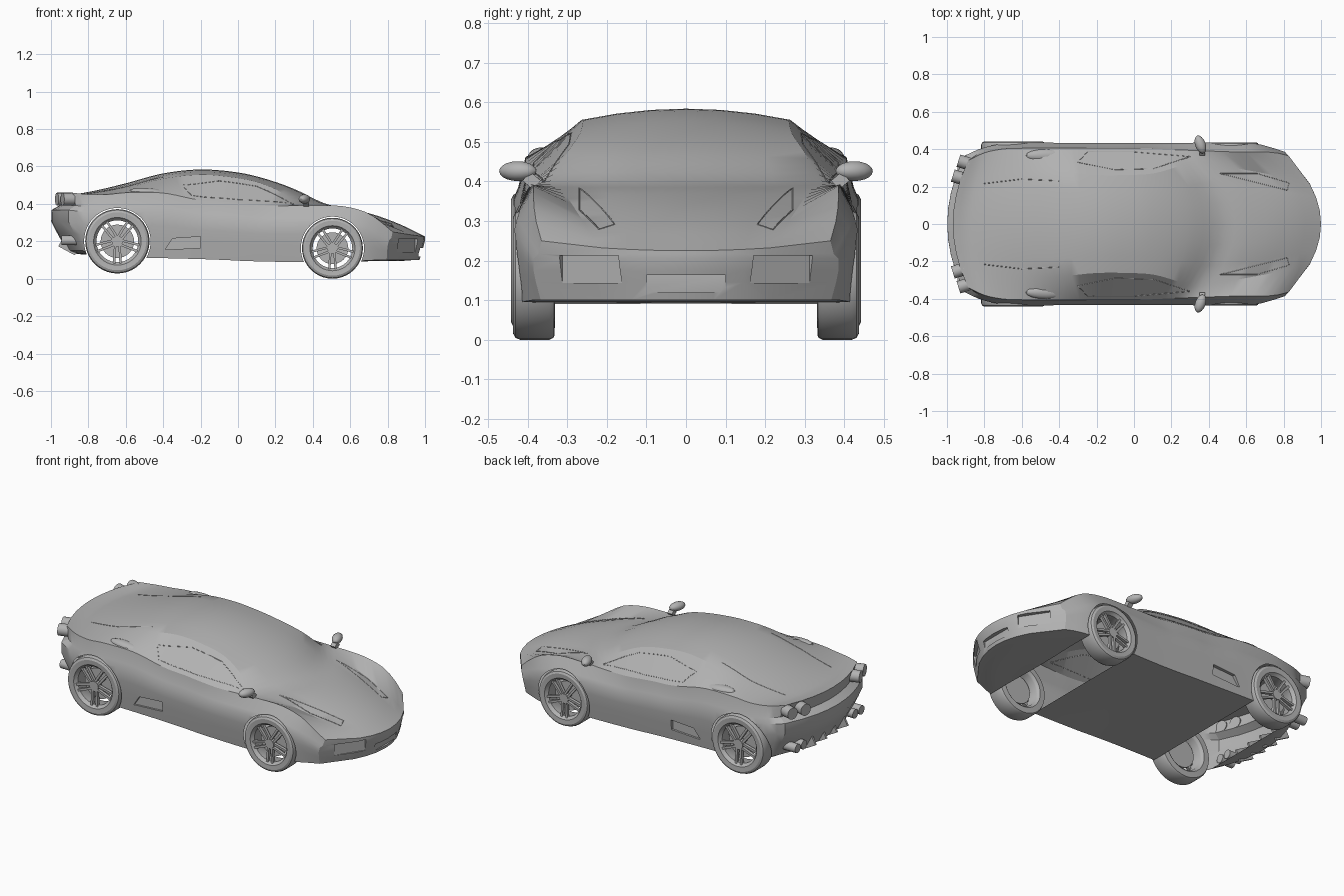
import bpy, bmesh, math
from mathutils import Matrix, Vector, Euler
from mathutils.bvhtree import BVHTree

cube = bpy.data.objects.get("Cube")
if cube:
    bpy.data.objects.remove(cube)

grey = bpy.data.materials.new("plain_grey")
grey.use_nodes = True
grey.diffuse_color = (0.45, 0.45, 0.45, 1)
grey.node_tree.nodes["Principled BSDF"].inputs["Base Color"].default_value = grey.diffuse_color


def place(loc, scale=(1, 1, 1), rot=(0, 0, 0)):
    return Matrix.LocRotScale(Vector(loc), Euler(rot), Vector(scale))


def finish(mesh):
    if not mesh.materials:
        mesh.materials.append(grey)
    for p in mesh.polygons:
        p.use_smooth = True
    mesh.set_sharp_from_angle(angle=math.radians(30))


def make(name, bm):
    bmesh.ops.recalc_face_normals(bm, faces=bm.faces)
    mesh = bpy.data.meshes.new(name)
    bm.to_mesh(mesh)
    bm.free()
    finish(mesh)
    obj = bpy.data.objects.new(name, mesh)
    bpy.context.collection.objects.link(obj)
    return obj


def box(bm, *args):
    bmesh.ops.create_cube(bm, size=1, matrix=place(*args))


def rod(bm, radius, depth, matrix, segments=24):
    bmesh.ops.create_cone(bm, cap_ends=True, segments=segments, radius1=radius,
                          radius2=radius, depth=depth, matrix=matrix)


def clamp(v):
    return max(0.0, min(1.0, v))


def smooth_curve(xs, ys):
    """Cubic curve through the given points."""
    n = len(xs)
    slope = [(ys[min(i + 1, n - 1)] - ys[max(i - 1, 0)]) /
             (xs[min(i + 1, n - 1)] - xs[max(i - 1, 0)]) for i in range(n)]

    def f(x):
        i = max(k for k in range(n - 1) if xs[k] <= x or k == 0)
        h = xs[i + 1] - xs[i]
        t = clamp((x - xs[i]) / h)
        return (ys[i] * (1 + 2 * t) * (1 - t) ** 2 + h * slope[i] * t * (1 - t) ** 2
                + ys[i + 1] * t * t * (3 - 2 * t) - h * slope[i + 1] * t * t * (1 - t))
    return f


# Body rails from tail to nose
S = [-1, -.9, -.75, -.6, -.4, -.2, 0, .15, .3, .47, .6, .75, .88, .95, 1]
top_z = smooth_curve(S, [.462, .45, .474, .51, .563, .584, .568, .533, .48, .4, .375, .335, .285, .25, .225])
edge_z = smooth_curve(S, [.462, .448, .46, .485, .535, .556, .542, .517, .472, .4, .375, .33, .285, .255, .232])
edge_y = smooth_curve(S, [.24, .25, .27, .28, .28, .262, .262, .27, .3, .335, .31, .28, .25, .23, .21])
shoulder_z = smooth_curve(S, [.46, .452, .45, .46, .458, .42, .41, .4, .39, .39, .392, .388, .355, .305, .25])
shoulder_y = smooth_curve(S, [.34, .375, .4, .405, .405, .405, .405, .405, .4, .395, .39, .385, .385, .38, .365])
width = smooth_curve(S, [.365, .405, .43, .436, .434, .432, .432, .432, .432, .433, .435, .436, .433, .41, .385])
floor_z = smooth_curve(S, [.15, .135, .125, .115, .11, .105, .1, .095, .092, .09, .09, .095, .095, .1, .1])
tail_lean = smooth_curve([.14, .25, .31, .365, .388, .47], [.09, .03, 0, 0, .045, .03])
ROWS = [(.78, .012), (.7, 0), (.5, 0), (.3, .006)]   # height share, inset
COLS = [1, .66, .33, 0, -.33, -.66, -1]


def warp(s, y, z):
    """Bow the nose and tail in plan and shape their upright profiles."""
    x = s - 1.3 * y * y * clamp((s + .2) / .67) + .7 * y * y * clamp((-s - .6) / .4)
    x += tail_lean(z) * clamp((-s - .85) / .15)
    x -= .03 * clamp((s - .9) / .1) * clamp((.2 - z) / .1)
    return (x, y, z)


def section(s):
    ey, ez, tz = edge_y(s), edge_z(s), top_z(s)
    sy, sz, w, fz = shoulder_y(s), shoulder_z(s), width(s), floor_z(s)
    roof = [(sy, sz)] + [(ey * c, tz - (tz - ez) * c * c) for c in COLS] + [(-sy, sz)]
    side = [(w - inset, fz + (sz - fz) * f) for f, inset in ROWS]
    under = [(-(w - .018) * y / sy, fz) for y, z in roof]
    ring = roof + [(-y, z) for y, z in side] + under + side[::-1]
    return ring, side, [y / sy for y, z in roof]


bm = bmesh.new()
stations = [-1 + i / 24 for i in range(49)]
rings = []
for s in stations:
    rings.append([bm.verts.new(warp(s, y, z)) for y, z in section(s)[0]])
for a, b in zip(rings, rings[1:]):
    for i in range(len(a)):
        j = (i + 1) % len(a)
        bm.faces.new((a[i], a[j], b[j], b[i]))
# Curved nose and tail faces
n, m = len(COLS) + 2, len(ROWS)
for s, ring in ((-1, rings[0]), (1, rings[-1])):
    _, side, share = section(s)
    grid = [ring[:n]]
    for j, (w, z) in enumerate(side):
        inner = [bm.verts.new(warp(s, w * c, z)) for c in share[1:-1]]
        grid.append([ring[-1 - j]] + inner + [ring[n + j]])
    grid.append(ring[n + m:2 * n + m][::-1])
    for r, q in zip(grid, grid[1:]):
        for k in range(n - 1):
            bm.faces.new((r[k], r[k + 1], q[k + 1], q[k]))
body = make("body_shell", bm)

# Openings cut into the body
WHEELS = [("front", .505, .163, .163, .437), ("rear", -.645, .2, .172, .442)]
cutters = []


def cutter(name, bm):
    obj = make(name, bm)
    obj.hide_render = True
    cutters.append(obj)


for name, x, z, r, y in WHEELS:
    bm = bmesh.new()
    rod(bm, r + .006, 1.2, place((x, 0, z), rot=(math.pi / 2, 0, 0)), 48)
    cutter(name + "_arch_cutter", bm)
for side in (1, -1):
    bm = bmesh.new()
    box(bm, (.918, side * .25, .178), (.05, .18, .07), (0, 0, side * .576))
    cutter("nose_intake_cutter", bm)
    bm = bmesh.new()
    vent = [(-.39, .155), (-.35, .215), (-.2, .225), (-.2, .165)]
    near = [bm.verts.new((x, side * .41, z)) for x, z in vent]
    far = [bm.verts.new((x, side * .5, z)) for x, z in vent]
    bm.faces.new(near)
    bm.faces.new(far)
    for i in range(4):
        j = (i + 1) % 4
        bm.faces.new((near[i], near[j], far[j], far[i]))
    cutter("side_vent_cutter", bm)
bm = bmesh.new()
box(bm, (.99, 0, .142), (.05, .2, .044))
cutter("nose_recess_cutter", bm)

for c in cutters:
    mod = body.modifiers.new(c.name, "BOOLEAN")
    mod.operation, mod.solver, mod.object = "DIFFERENCE", "EXACT", c
shell = bpy.data.meshes.new_from_object(body.evaluated_get(bpy.context.evaluated_depsgraph_get()))
body.modifiers.clear()
body.data = shell
for c in cutters:
    bpy.data.objects.remove(c)

# Open the wheel wells
bm = bmesh.new()
bm.from_mesh(shell)
tree = BVHTree.FromBMesh(bm)
wells = [f for f in bm.faces if any(
    all(abs(math.hypot(v.co.x - x, v.co.z - z) - r - .006) < .001 for v in f.verts)
    for _, x, z, r, _ in WHEELS)]
bmesh.ops.delete(bm, geom=wells, context="FACES")
bm.to_mesh(shell)
bm.free()
finish(shell)

# Wheels
TYRE = [(.7, .012), (.74, .002), (.9, 0), (.97, .006), (1, .018), (1, .092),
        (.96, .104), (.76, .106), (.7, .098), (.67, .09), (.65, .02)]
for name, x, z, r, y in WHEELS:
    for side in (1, -1):
        label = name + ("_left" if side > 0 else "_right")
        bm = bmesh.new()
        loops = []
        for k in range(40):
            a = math.tau * k / 40
            loops.append([bm.verts.new((x + p * r * math.cos(a), side * (y - d), z + p * r * math.sin(a)))
                          for p, d in TYRE])
        for k in range(40):
            a, b = loops[k], loops[(k + 1) % 40]
            for i in range(len(TYRE)):
                j = (i + 1) % len(TYRE)
                bm.faces.new((a[i], a[j], b[j], b[i]))
        make(label + "_tyre", bm)
        bm = bmesh.new()
        upright = (math.pi / 2, 0, 0)
        rod(bm, r * .17, .03, place((x, side * (y - .025), z), rot=upright))
        for k in range(5):
            turn = place((x, side * (y - .022), z), rot=(0, math.tau * (k / 5 + .25), 0))
            for d in (-1, 1):
                bmesh.ops.create_cube(bm, size=1, matrix=turn @ place(
                    (r * .41, 0, d * r * .085), (r * .58, .018, r * .075), (0, d * -.06, 0)))
        make(label + "_spokes", bm)
        bm = bmesh.new()
        rod(bm, r * .52, .012, place((x, side * (y - .06), z), rot=upright), 32)
        make(label + "_brake_disc", bm)

for side in (1, -1):
    tag = "left_" if side > 0 else "right_"
    # Door mirrors
    bm = bmesh.new()
    bmesh.ops.create_uvsphere(bm, u_segments=16, v_segments=10, radius=1, matrix=place(
        (.355, side * .425, .426), (.028, .05, .025), (0, 0, side * .35)))
    box(bm, (.365, side * .39, .402), (.03, .035, .03), (side * .7, 0, 0))
    make(tag + "mirror", bm)
    # Rear shoulder scoops
    bm = bmesh.new()
    bmesh.ops.create_uvsphere(bm, u_segments=16, v_segments=10, radius=1, matrix=place(
        (-.47, side * .365, .458), (.11, .036, .026), (0, .1, 0)))
    make(tag + "shoulder_scoop", bm)
    # Round tail lamps
    bm = bmesh.new()
    for y, x in ((.25, -.94), (.33, -.91)):
        rod(bm, .034, .06, place((x, side * y, .425), rot=(0, math.pi / 2, side * -.3)))
    make(tag + "tail_lamps", bm)
    # Exhaust pipes
    bm = bmesh.new()
    for y in (.24, .3):
        rod(bm, .026, .09, place((-.9, side * y, .205), rot=(0, math.pi / 2, 0)))
    make(tag + "exhausts", bm)
# Diffuser fins
bm = bmesh.new()
for y in (-.15, -.05, .05, .15):
    box(bm, (-.9, y, .18), (.1, .012, .07), (0, .5, 0))
make("diffuser_fins", bm)


def seam(name, path):
    """Thin line laid on top of the body."""
    curve = bpy.data.curves.new(name, "CURVE")
    curve.dimensions, curve.bevel_depth, curve.bevel_resolution = "3D", .002, 0
    points = []
    for p, q in zip(path, path[1:]):
        for k in range(7):
            x, y = Vector(p).lerp(Vector(q), k / 6)
            hit = tree.ray_cast(Vector((x, y, 2)), Vector((0, 0, -1)))[0]
            if hit:
                points.append(hit)
    line = curve.splines.new("POLY")
    line.points.add(len(points) - 1)
    for pt, co in zip(line.points, points):
        pt.co = (*co, 1)
    curve.materials.append(grey)
    bpy.context.collection.objects.link(bpy.data.objects.new(name, curve))


# Headlight, window and engine cover outlines
LINES = [("headlight_outline", [(.46, .27), (.6, .235), (.82, .18), (.83, .22), (.66, .27), (.46, .27)]),
         ("window_outline", [(.3, .36), (0, .385), (-.25, .385), (-.3, .33), (-.1, .29), (.1, .295), (.3, .36)]),
         ("engine_cover_seam", [(-.81, .215), (-.6, .24), (-.4, .23)])]
for name, path in LINES:
    for side in (1, -1):
        seam(name, [(x, side * y) for x, y in path])
